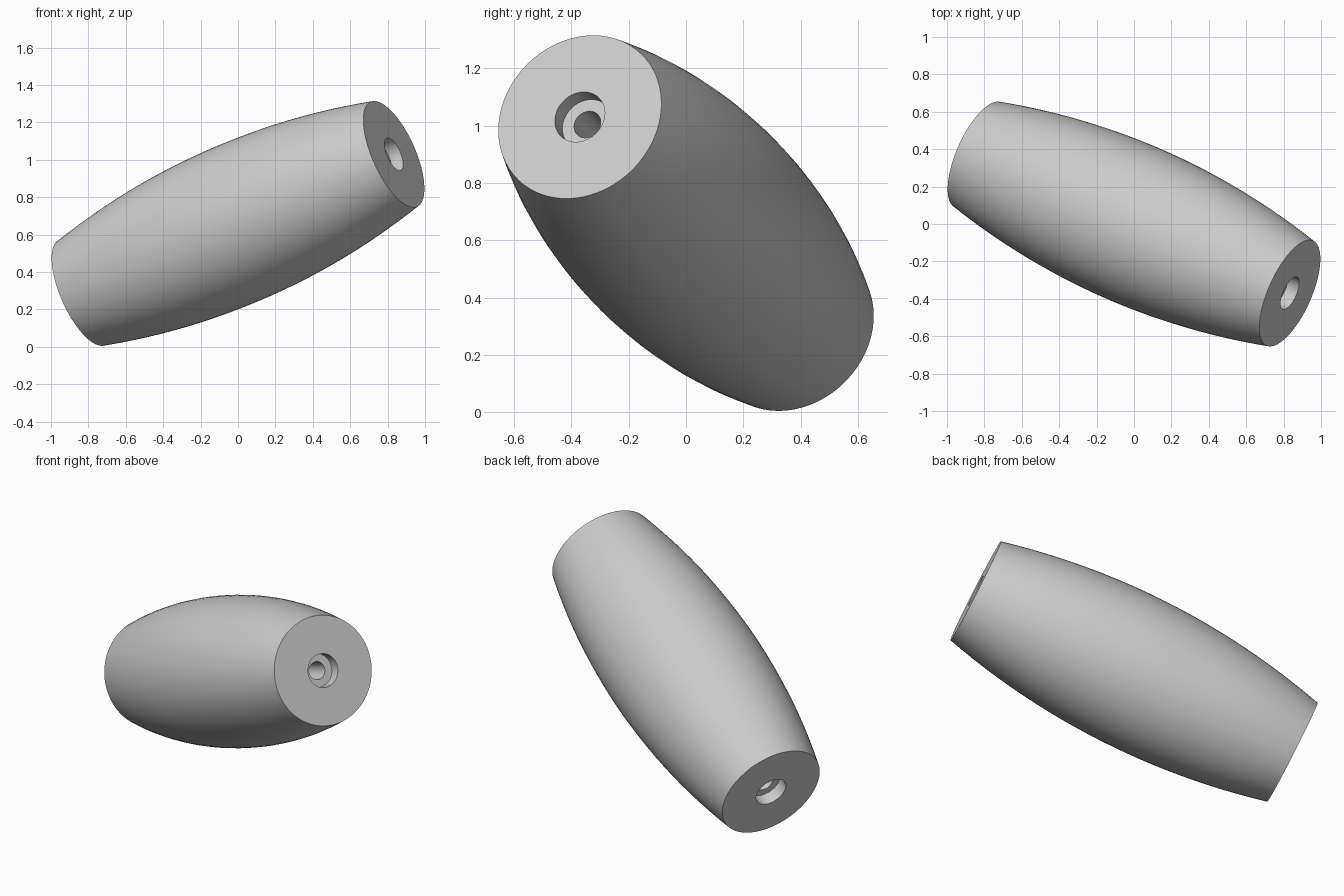
import bpy, bmesh, math
from mathutils import Vector

if "Cube" in bpy.data.objects:
    bpy.data.objects.remove(bpy.data.objects["Cube"], do_unlink=True)

HALF = 0.984          # half length along the axis
R_MID, R_END = 0.425, 0.307
R_BORE, R_HOLE, DEPTH = 0.094, 0.05, 0.07
AXIS = Vector((0.833, -0.37, 0.37))
CENTRE = Vector((0, 0, 0.66))
STEPS, SIDES = 24, 64

grey = bpy.data.materials.new("grey")
grey.use_nodes = True
colour = (0.6, 0.6, 0.6, 1)
grey.diffuse_color = colour
grey.node_tree.nodes["Principled BSDF"].inputs["Base Color"].default_value = colour

# Bulging side: circular arc through both rims
sag = R_MID - R_END
arc_r = (HALF ** 2 + sag ** 2) / (2 * sag)
profile = []
for i in range(STEPS + 1):
    z = -HALF + 2 * HALF * i / STEPS
    profile.append((R_MID - arc_r + math.sqrt(arc_r ** 2 - z ** 2), z))

# Flat ends, counterbores and the through hole
bore = [(R_BORE, HALF), (R_BORE, HALF - DEPTH), (R_HOLE, HALF - DEPTH)]
profile += bore + [(r, -z) for r, z in reversed(bore)]

# Turn the closed profile around the axis
bm = bmesh.new()
verts = [bm.verts.new((r, 0, z)) for r, z in profile]
edges = [bm.edges.new((v, verts[(i + 1) % len(verts)])) for i, v in enumerate(verts)]
bmesh.ops.spin(bm, geom=verts + edges, cent=(0, 0, 0), axis=(0, 0, 1),
               angle=math.tau, steps=SIDES, use_merge=False)
bmesh.ops.remove_doubles(bm, verts=bm.verts, dist=0.0005)
bmesh.ops.recalc_face_normals(bm, faces=bm.faces)

mesh = bpy.data.meshes.new("barrel_handle")
bm.to_mesh(mesh)
bm.free()
mesh.materials.append(grey)
handle = bpy.data.objects.new("barrel_handle", mesh)
bpy.context.collection.objects.link(handle)

# Tilt the handle into place
handle.rotation_euler = AXIS.to_track_quat("Z", "Y").to_euler()
handle.location = CENTRE

bpy.ops.object.select_all(action="DESELECT")
handle.select_set(True)
bpy.context.view_layer.objects.active = handle
bpy.ops.object.shade_smooth_by_angle(angle=math.radians(30))
